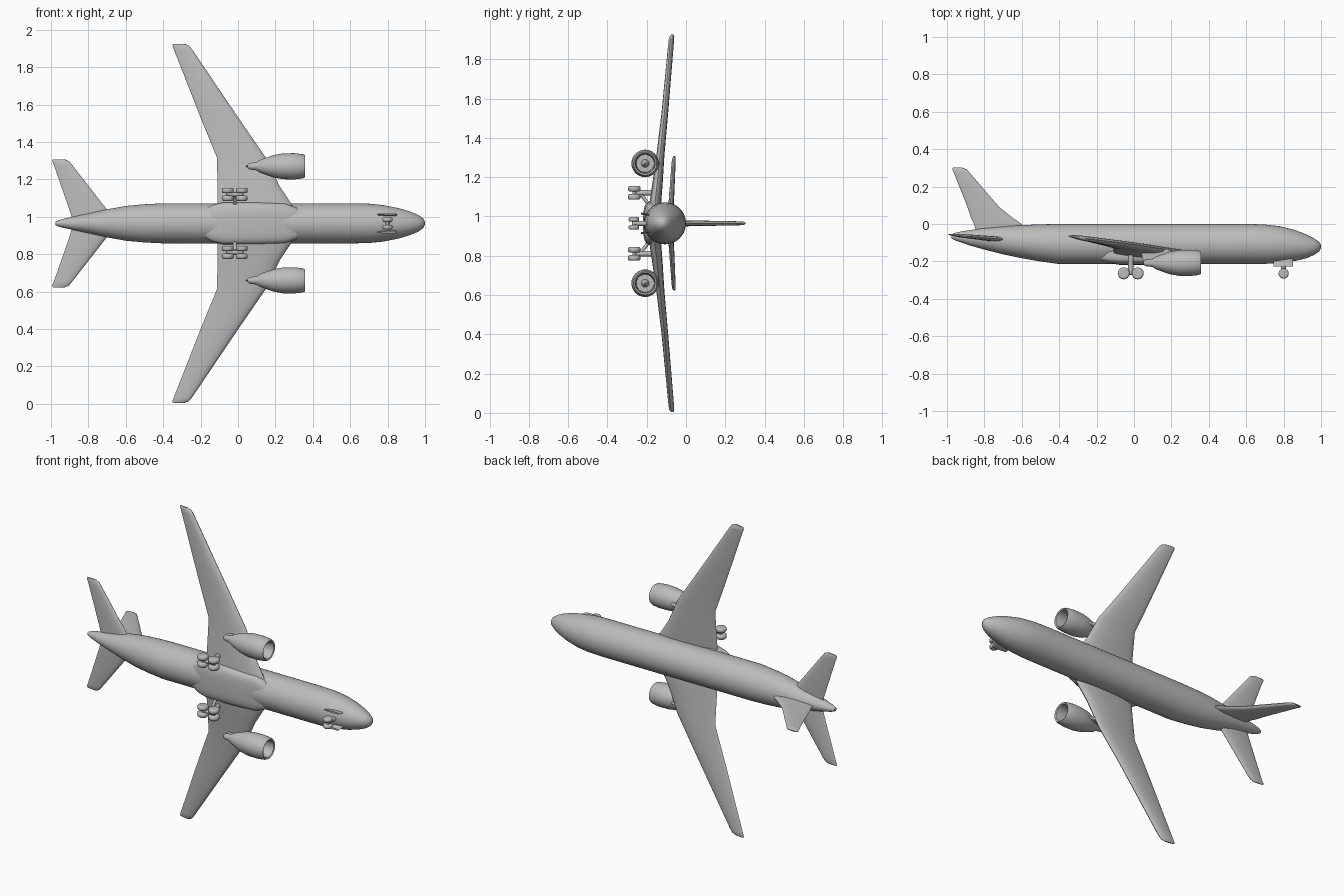
import bpy, bmesh, math
from mathutils import Vector

cube = bpy.data.objects.get("Cube")
if cube:
    bpy.data.objects.remove(cube, do_unlink=True)

MID = 0.965  # height of the fuselage axis; nose is +x, belly is -y, wings spread along z


def material(name, rgb):
    m = bpy.data.materials.new(name)
    m.use_nodes = True
    m.diffuse_color = (*rgb, 1)
    m.node_tree.nodes["Principled BSDF"].inputs["Base Color"].default_value = (*rgb, 1)
    return m


GREY = material("light grey", (0.5, 0.5, 0.5))


def loft(name, rings, angle=40):
    """Skin a list of closed rings and cap both ends."""
    bm = bmesh.new()
    loops = [[bm.verts.new(p) for p in ring] for ring in rings]
    n = len(loops[0])
    for a, b in zip(loops, loops[1:]):
        for i in range(n):
            bm.faces.new((a[i], a[(i + 1) % n], b[(i + 1) % n], b[i]))
    bm.faces.new(loops[0])
    bm.faces.new(loops[-1])
    bmesh.ops.recalc_face_normals(bm, faces=bm.faces)
    mesh = bpy.data.meshes.new(name)
    bm.to_mesh(mesh)
    bm.free()
    mesh.materials.append(GREY)
    ob = bpy.data.objects.new(name, mesh)
    bpy.context.collection.objects.link(ob)
    bpy.ops.object.select_all(action='DESELECT')
    ob.select_set(True)
    bpy.context.view_layer.objects.active = ob
    bpy.ops.object.shade_smooth_by_angle(angle=math.radians(angle))
    return ob


def body_ring(x, yc, zc, ry, rz, power=1.0, n=40):
    """Upright ellipse (or squarer superellipse) across the x axis."""
    def bend(v):
        return math.copysign(abs(v) ** power, v)
    angles = [2 * math.pi * i / n for i in range(n)]
    return [(x, yc + ry * bend(math.cos(a)), zc + rz * bend(math.sin(a))) for a in angles]


def foil(lead, trail, thick, across, n=20):
    """Rounded wing section from leading point to trailing point."""
    lead, trail, across = Vector(lead), Vector(trail), Vector(across)
    pts = []
    for i in range(n):
        a = 2 * math.pi * i / n
        u = (1 - math.cos(a)) / 2
        t = math.sin(a) * (0.8 + 0.3 * math.cos(a)) * thick / 2
        pts.append(lead.lerp(trail, u) + across * t)
    return pts


def rod(name, a, b, r, n=16):
    """Round bar between two points."""
    a, b = Vector(a), Vector(b)
    d = (b - a).normalized()
    u = d.orthogonal().normalized()
    v = d.cross(u)
    angles = [2 * math.pi * i / n for i in range(n)]
    return loft(name, [[p + r * (u * math.cos(t) + v * math.sin(t)) for t in angles] for p in (a, b)])


def wheel(name, x, y, z, r, w):
    """Fat tyre with its axle along z."""
    prof = [(-.5, .6), (-.5, .8), (-.3, .97), (0, 1), (.3, .97), (.5, .8), (.5, .6)]
    angles = [2 * math.pi * i / 24 for i in range(24)]
    return loft(name, [[(x + r * s * math.cos(a), y + r * s * math.sin(a), z + w * h)
                        for a in angles] for h, s in prof], 50)


# Fuselage: x, top y, bottom y, half width
STATIONS = [
    (1.0, -.113, -.127, .007), (.99, -.095, -.147, .026), (.965, -.078, -.165, .044),
    (.92, -.055, -.184, .063), (.86, -.032, -.198, .081), (.78, -.012, -.208, .097),
    (.7, -.003, -.213, .105), (.62, 0, -.214, .107), (-.4, 0, -.214, .107),
    (-.5, -.002, -.2, .102), (-.6, -.006, -.183, .093), (-.7, -.012, -.162, .075),
    (-.8, -.022, -.137, .053), (-.88, -.033, -.114, .036), (-.95, -.045, -.09, .02),
    (-.975, -.055, -.078, .01)]
loft("fuselage", [body_ring(x, (t + b) / 2, MID, (t - b) / 2, w) for x, t, b, w in STATIONS])

# Belly fairing between the wing roots
FAIRING = [(.36, .02, .04), (.31, .035, .085), (.25, .045, .106), (.1, .05, .112),
           (-.08, .05, .112), (-.14, .04, .098), (-.22, .02, .05)]
loft("belly_fairing", [body_ring(x, -.168, MID, ry, rz, .6) for x, ry, rz in FAIRING])

# Tail fin: y, leading x, trailing x, thickness
FIN = [(-.06, -.58, -.84, .04), (0, -.6, -.855, .036), (.03, -.645, -.87, .034),
       (.09, -.72, -.89, .032), (.27, -.875, -.962, .024), (.292, -.895, -.972, .02),
       (.302, -.92, -.968, .008)]
loft("tail_fin", [foil((l, y, MID), (t, y, MID), w, (0, 0, 1)) for y, l, t, w in FIN])

# Half-span sections: span, leading x, trailing x, leading y, trailing y, thickness
WING = [(0, .34, -.11, -.165, -.165, .07), (.105, .285, -.11, -.158, -.152, .07),
        (.2, .222, -.11, -.147, -.142, .062), (.35, .15, -.112, -.132, -.126, .048),
        (.56, .005, -.198, -.11, -.104, .04), (.93, -.245, -.343, -.08, -.066, .03),
        (.95, -.262, -.351, -.077, -.064, .026), (.96, -.285, -.348, -.073, -.064, .01)]
STAB = [(0, -.64, -.88, -.085, -.075, .034), (.06, -.69, -.897, -.082, -.07, .032),
        (.31, -.885, -.984, -.066, -.058, .023), (.332, -.903, -.994, -.064, -.056, .019),
        (.342, -.925, -.99, -.062, -.056, .008)]

# Engine pod: x, radius; runs from the tail cone over the lip into the intake
POD = [(.05, .008), (.06, .017), (.1, .022), (.115, .033), (.15, .046), (.19, .06), (.24, .069),
       (.3, .07), (.345, .065), (.358, .059), (.354, .051), (.32, .047), (.27, .045),
       (.27, .02), (.295, .012), (.31, .002)]

for label, s in (("starboard", 1), ("port", -1)):
    def z(offset):
        return MID + s * offset

    # Wing and tailplane
    for part, rows in (("wing", WING), ("tailplane", STAB)):
        loft(f"{label}_{part}", [foil((l, yl, z(h)), (t, yt, z(h)), w, (0, 1, 0))
                                 for h, l, t, yl, yt, w in rows])

    # Engine with its pylon
    loft(f"{label}_engine", [body_ring(x, -.208, z(.305), r, r, n=32) for x, r in POD], 50)
    loft(f"{label}_pylon", [foil((l, y, z(.305)), (t, y, z(.305)), .026, (0, 0, 1))
                            for y, l, t in ((-.205, .26, .05), (-.16, .25, .04), (-.125, .15, .03))])

    # Main landing gear: four-wheel bogie on a braced leg
    g = .155
    rod(f"{label}_main_leg", (-.017, -.14, z(g)), (-.017, -.262, z(g)), .014)
    rod(f"{label}_leg_brace", (-.017, -.235, z(g)), (-.017, -.17, z(.07)), .009)
    rod(f"{label}_bogie_beam", (-.06, -.262, z(g)), (.025, -.262, z(g)), .011)
    for x in (-.055, .02):
        rod(f"{label}_axle", (x, -.264, z(g - .025)), (x, -.264, z(g + .025)), .009)
        for k in (-1, 1):
            wheel(f"{label}_main_wheel", x, -.264, z(g + k * .021), .032, .028)

    # Nose gear wheel and bay door
    wheel(f"{label}_nose_wheel", .8, -.265, z(.02), .027, .024)
    loft(f"{label}_nose_door", [foil((.85, y, z(h)), (.745, y, z(h)), .012, (0, 0, 1))
                                for y, h in ((-.175, .04), (-.228, .05))])

# Nose gear leg and axle
rod("nose_leg", (.8, -.18, MID), (.8, -.265, MID), .013)
rod("nose_axle", (.8, -.265, MID - .03), (.8, -.265, MID + .03), .009)
